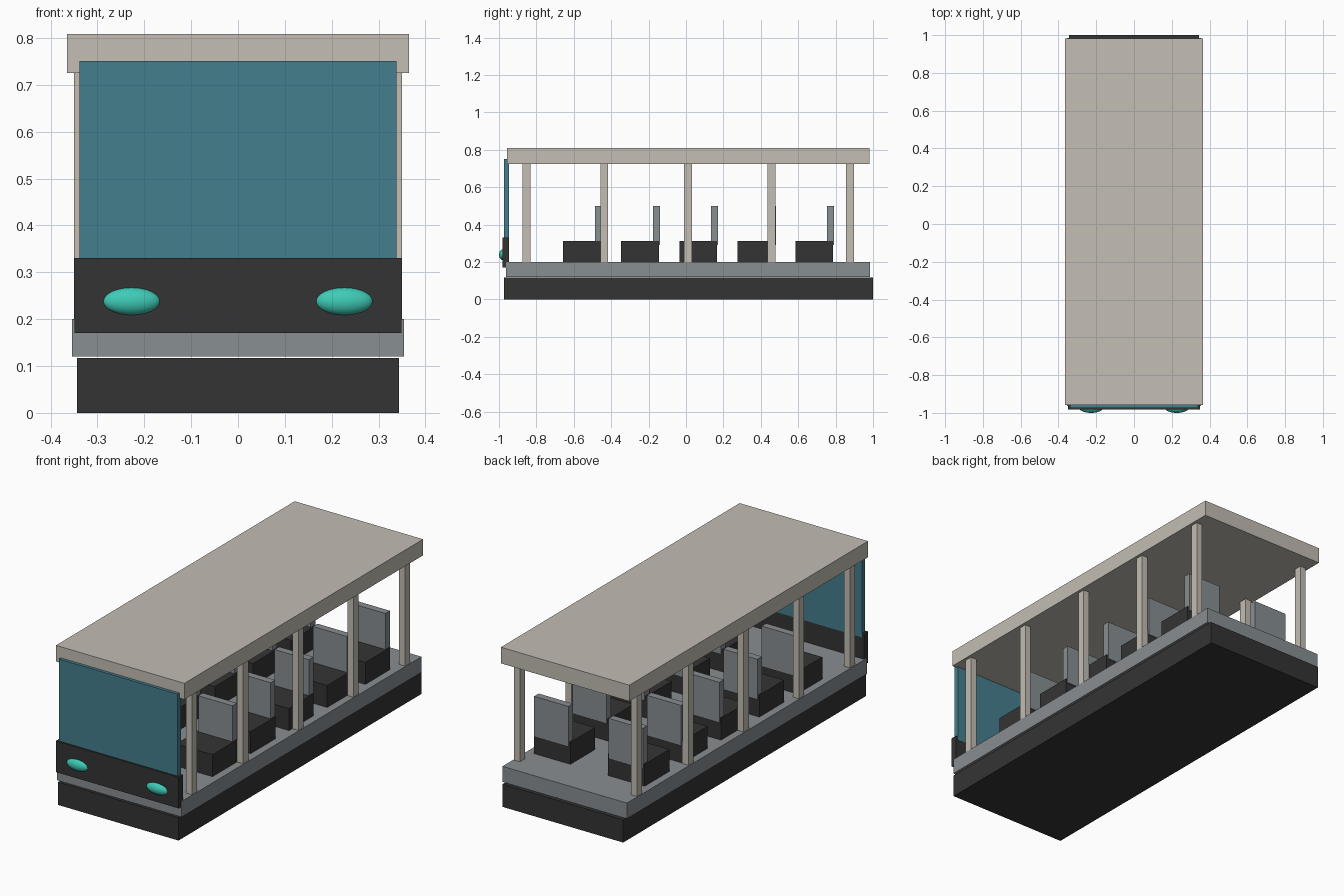
import bpy

if "Cube" in bpy.data.objects:
    bpy.data.objects.remove(bpy.data.objects["Cube"])


def material(name, rgb):
    # sRGB 0-255 to linear
    lin = [((c / 255 + 0.055) / 1.055) ** 2.4 for c in rgb]
    m = bpy.data.materials.new(name)
    m.diffuse_color = (*lin, 1)
    m.use_nodes = True
    m.node_tree.nodes["Principled BSDF"].inputs["Base Color"].default_value = m.diffuse_color
    return m


CREAM = material("warm_cream", (195, 190, 180))
GREY = material("cool_grey", (136, 142, 145))
DARK = material("charcoal", (52, 52, 52))
GLASS = material("blue_glass", (69, 126, 142))
TEAL = material("teal_lamp", (62, 203, 182))


def box(name, x, y, z, mat):
    """Box from (min, max) ranges along each axis."""
    lo, hi = zip(x, y, z)
    bpy.ops.mesh.primitive_cube_add(size=1, location=[(a + b) / 2 for a, b in zip(lo, hi)])
    ob = bpy.context.object
    ob.name = name
    ob.scale = [b - a for a, b in zip(lo, hi)]
    bpy.ops.object.transform_apply(location=False, rotation=False, scale=True)
    ob.data.materials.append(mat)
    return ob


def side_box(name, side, x, y, z, mat):
    return box(name, sorted((side * x[0], side * x[1])), y, z, mat)


# Body slabs
box("chassis", (-0.343, 0.343), (-0.973, 1.0), (0, 0.117), DARK)
box("floor", (-0.354, 0.354), (-0.963, 0.985), (0.12, 0.2), GREY)
box("roof", (-0.365, 0.365), (-0.957, 0.982), (0.725, 0.808), CREAM)

# Front end
box("windshield", (-0.338, 0.338), (-0.973, -0.946), (0.31, 0.751), GLASS)
box("front_panel", (-0.349, 0.349), (-0.981, -0.947), (0.17, 0.33), DARK)

for side, label in ((-1, "left"), (1, "right")):
    # Oval headlight
    bpy.ops.mesh.primitive_uv_sphere_add(segments=32, ring_count=16, radius=1,
                                         location=(side * 0.227, -0.975, 0.238))
    lamp = bpy.context.object
    lamp.name = "headlight_" + label
    lamp.scale = (0.062, 0.025, 0.03)
    bpy.ops.object.transform_apply(location=False, rotation=False, scale=True)
    bpy.ops.object.shade_smooth()
    lamp.data.materials.append(TEAL)

    # Roof posts
    for i, y in enumerate((-0.853, -0.437, 0.011, 0.458, 0.877)):
        side_box(f"post_{label}_{i + 1}", side, (0.316, 0.35),
                 (y - 0.021, y + 0.021), (0.195, 0.73), CREAM)

    # Seats: cushion block and backrest
    for i in range(5):
        y = -0.657 + 0.3105 * i
        side_box(f"seat_{label}_{i + 1}", side, (0.107, 0.315),
                 (y, y + 0.201), (0.195, 0.313), DARK)
        side_box(f"seat_back_{label}_{i + 1}", side, (0.115, 0.309),
                 (y + 0.17, y + 0.207), (0.29, 0.498), GREY)
